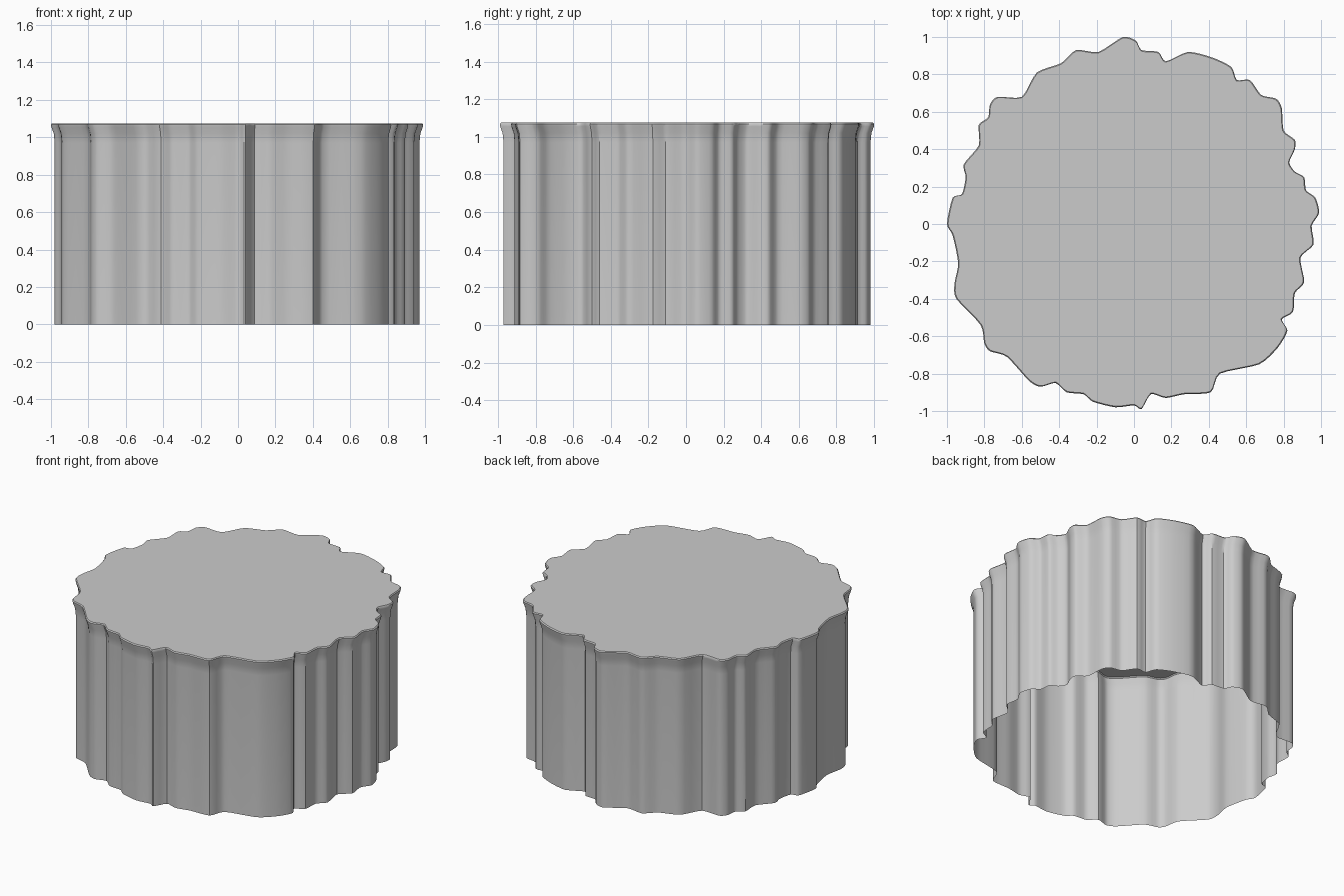
import bpy
import bmesh
from math import radians
from mathutils import Vector

default_cube = bpy.data.objects.get("Cube")
if default_cube:
    bpy.data.objects.remove(default_cube, do_unlink=True)

# Wavy outline corners, counterclockwise, in hundredths of a unit
OUTLINE = [
    (99, 6), (97, 14), (92, 18), (91, 25), (86, 28), (83, 33), (86, 40), (86, 45),
    (80, 50), (79, 62), (76, 67), (68, 69), (62, 77), (55, 77), (52, 84), (42, 89),
    (29, 92), (17, 87), (13, 92), (4, 93), (1, 98), (-6, 100), (-19, 92), (-31, 93),
    (-39, 86), (-52, 81), (-60, 68), (-73, 68), (-77, 64), (-78, 57), (-83, 53),
    (-83, 42), (-91, 32), (-90, 25), (-92, 16), (-97, 14), (-100, 0), (-97, -6),
    (-94, -21), (-96, -32), (-95, -40), (-82, -54), (-80, -64), (-77, -68),
    (-68, -71), (-56, -84), (-50, -87), (-42, -85), (-36, -90), (-27, -91),
    (-22, -95), (-10, -98), (0, -97), (4, -99), (9, -91), (17, -93), (27, -91),
    (41, -90), (46, -80), (67, -75), (77, -66), (82, -57), (79, -51), (85, -47),
    (86, -37), (91, -31), (89, -18), (96, -11), (95, -1),
]
# Wall profile from the open bottom to the flared rim: (outline scale, height)
PROFILE = [(0.98, 0), (0.98, 0.97), (0.985, 1.02), (0.998, 1.055), (1, 1.068), (0.994, 1.075)]
STEPS = 4


def smooth_loop(corners, steps):
    """Closed curve that passes gently through every corner."""
    points = [Vector(c) / 100 for c in corners]
    count = len(points)
    result = []
    for i in range(count):
        before, start, end, after = (points[(i + k) % count] for k in (-1, 0, 1, 2))
        tangent_a = (end - before) * 0.35
        tangent_b = (after - start) * 0.35
        for step in range(steps):
            t = step / steps
            blend = t * t * (3 - 2 * t)
            result.append(start.lerp(end, blend)
                          + tangent_a * t * (1 - t) ** 2
                          - tangent_b * t * t * (1 - t))
    return result


def make_material(name, color):
    material = bpy.data.materials.new(name)
    material.use_nodes = True
    material.diffuse_color = color
    material.node_tree.nodes["Principled BSDF"].inputs["Base Color"].default_value = color
    return material


# Fluted wall: one ring of vertices for each profile point
bm = bmesh.new()
loop = smooth_loop(OUTLINE, STEPS)
rings = [[bm.verts.new((p.x * scale, p.y * scale, height)) for p in loop]
         for scale, height in PROFILE]
for lower, upper in zip(rings, rings[1:]):
    for i in range(len(loop)):
        j = (i + 1) % len(loop)
        bm.faces.new((lower[i], lower[j], upper[j], upper[i]))

# Flat top; the bottom stays open
bm.faces.new(rings[-1])

mesh = bpy.data.meshes.new("fluted_cap")
bm.to_mesh(mesh)
bm.free()
cap = bpy.data.objects.new("fluted_cap", mesh)
bpy.context.collection.objects.link(cap)
mesh.materials.append(make_material("plain_grey", (0.6, 0.6, 0.6, 1)))

# Smooth wall with a crisp top edge
bpy.ops.object.select_all(action="DESELECT")
cap.select_set(True)
bpy.context.view_layer.objects.active = cap
bpy.ops.object.shade_smooth_by_angle(angle=radians(35))
